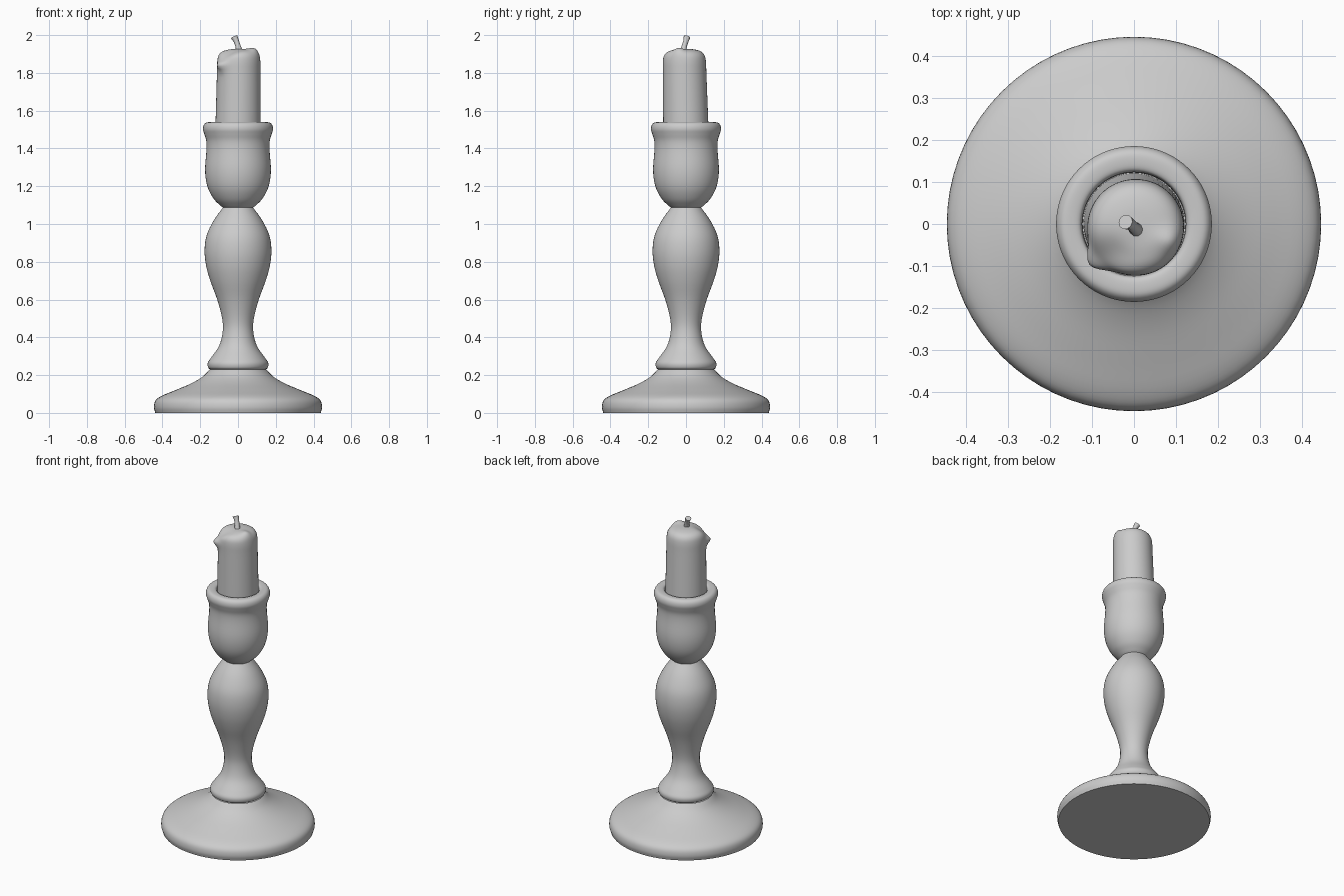
import bpy, bmesh, math
from mathutils import Vector

if "Cube" in bpy.data.objects:
    bpy.data.objects.remove(bpy.data.objects["Cube"])

grey = bpy.data.materials.new("plain grey")
grey.diffuse_color = (0.6, 0.6, 0.6, 1)
grey.use_nodes = True
grey.node_tree.nodes["Principled BSDF"].inputs["Base Color"].default_value = grey.diffuse_color


def spline(points, steps=4):
    """Smooth curve of (radius, height) through the given points."""
    p = [Vector(q) for q in points]
    p = [2 * p[0] - p[1]] + p + [2 * p[-1] - p[-2]]
    out = []
    for a, b, c, d in zip(p, p[1:], p[2:], p[3:]):
        for i in range(steps):
            t = i / steps
            out.append(0.5 * (2 * b + (c - a) * t + (2 * a - 5 * b + 4 * c - d) * t * t
                              + (3 * b - a - 3 * c + d) * t ** 3))
    return out + [p[-2]]


def skin(name, rings, cap_start=False, cap_end=False, angle=40):
    """Join equal rings of points into one smooth shaded part."""
    bm = bmesh.new()
    loops = [[bm.verts.new(v) for v in ring] for ring in rings]
    n = len(loops[0])
    for lo, hi in zip(loops, loops[1:]):
        for i in range(n):
            j = (i + 1) % n
            bm.faces.new((lo[i], lo[j], hi[j], hi[i]))
    if cap_start:
        bm.faces.new(loops[0][::-1])
    if cap_end:
        bm.faces.new(loops[-1])
    mesh = bpy.data.meshes.new(name)
    bm.to_mesh(mesh)
    bm.free()
    mesh.materials.append(grey)
    obj = bpy.data.objects.new(name, mesh)
    bpy.context.collection.objects.link(obj)
    bpy.ops.object.select_all(action='DESELECT')
    bpy.context.view_layer.objects.active = obj
    obj.select_set(True)
    bpy.ops.object.shade_smooth_by_angle(angle=math.radians(angle))
    return obj


def circle(r, z, n=72):
    return [Vector((r * math.cos(2 * math.pi * i / n), r * math.sin(2 * math.pi * i / n), z))
            for i in range(n)]


def lathe(name, points, **kw):
    return skin(name, [circle(r, z) for r, z in spline(points)], **kw)


# Wide flared foot
lathe("base", [(0.438, 0), (0.445, 0.03), (0.437, 0.065), (0.405, 0.09), (0.335, 0.119),
               (0.25, 0.155), (0.19, 0.19), (0.15, 0.229)], cap_start=True)

# Turned stem with lower ring and upper bulb
lathe("stem", [(0.145, 0.229), (0.158, 0.24), (0.16, 0.265), (0.141, 0.295), (0.1, 0.355),
               (0.081, 0.43), (0.084, 0.5), (0.11, 0.6), (0.147, 0.7), (0.169, 0.78),
               (0.177, 0.86), (0.166, 0.94), (0.128, 1.02), (0.08, 1.087)])

# Candle cup with rolled lip and socket
lathe("cup", [(0.08, 1.087), (0.096, 1.1), (0.126, 1.13), (0.155, 1.18), (0.17, 1.235),
              (0.174, 1.3), (0.167, 1.39), (0.168, 1.44), (0.178, 1.475), (0.185, 1.5),
              (0.182, 1.522), (0.17, 1.536), (0.15, 1.539), (0.13, 1.535), (0.124, 1.52),
              (0.122, 1.48)], cap_end=True)


def bump(v, centre, size):
    return math.exp(-sum(((v[k] - centre[k]) / size[k]) ** 2 for k in range(3)))


# Candle: slightly leaning, with a melted rounded top and a drip
rings = []
for r, z in spline([(0.12, 1.48), (0.119, 1.56), (0.117, 1.68), (0.115, 1.8), (0.114, 1.86),
                    (0.107, 1.894), (0.088, 1.914), (0.055, 1.924), (0.02, 1.927),
                    (0.003, 1.928)]):
    ring = circle(r, z, 64)
    for v in ring:
        up = max(0, (z - 1.48) / 0.45)
        side = bump(v, (-0.09, -0.075, 1.845), (0.035, 0.035, 0.03))
        v.z += 0.018 * bump(v, (0.08, -0.03, 1.9), (0.035, 0.03, 0.04))
        v.z -= 0.022 * bump(v, (-0.07, -0.07, 1.91), (0.06, 0.045, 0.05))
        v.x += 0.005 * up - 0.022 * side
        v.y += -0.01 * up - 0.016 * side
    rings.append(ring)
skin("candle", rings, cap_end=True, angle=60)

# Bent wick with a cut-off end
path = [((0.006, -0.014, 1.918), 0.017), ((-0.001, -0.008, 1.945), 0.014),
        ((-0.009, 0, 1.968), 0.014), ((-0.02, 0.005, 1.99), 0.018)]
axis = Vector((-0.45, 0.25, 1))
turn = Vector((0, 0, 1)).rotation_difference(axis)
skin("wick", [[Vector(c) + turn @ v for v in circle(r, 0, 10)] for c, r in path], cap_end=True)
